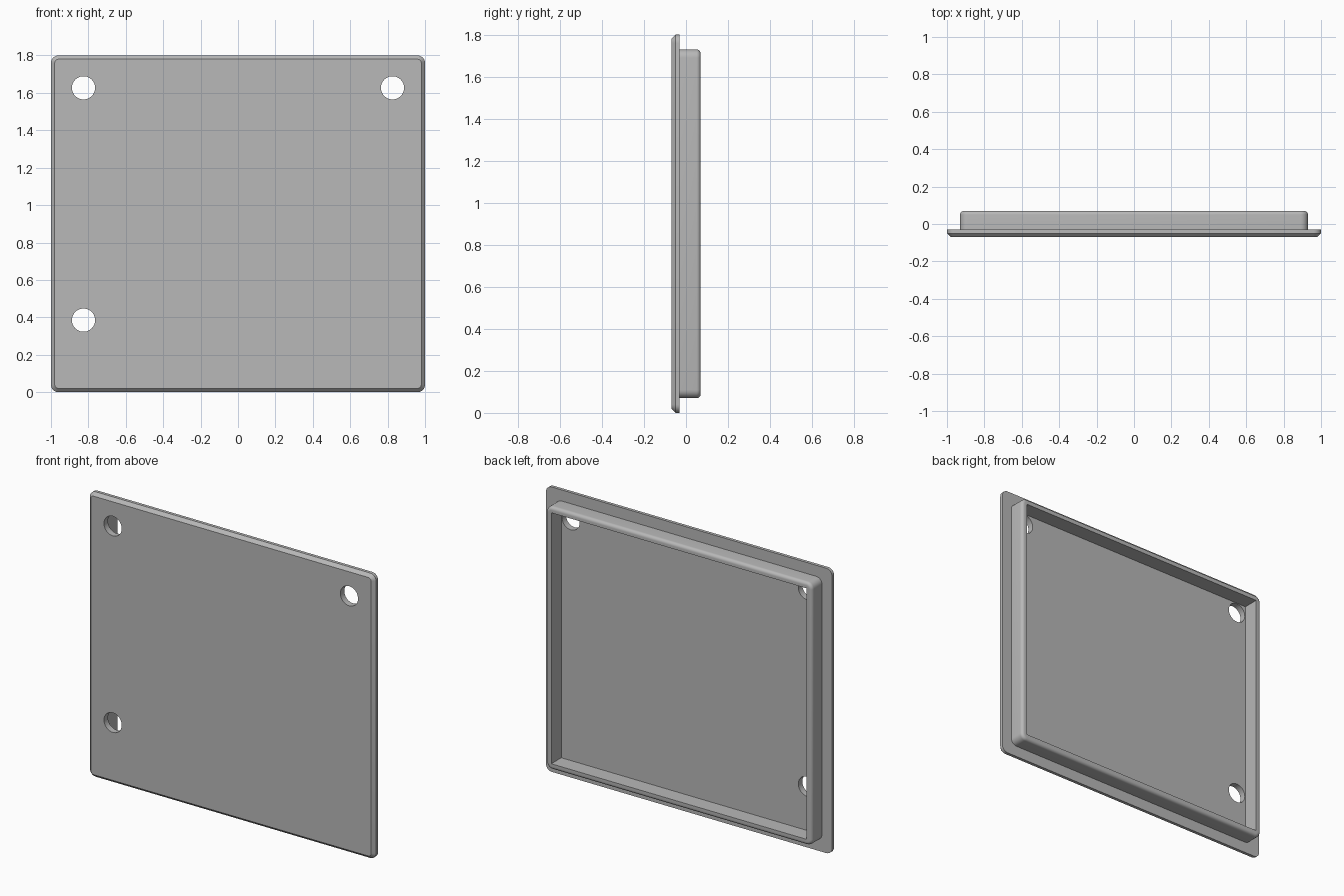
import bpy, bmesh, math
from mathutils import Vector

if "Cube" in bpy.data.objects:
    bpy.data.objects.remove(bpy.data.objects["Cube"], do_unlink=True)

MID_Z = 0.9
SEGS = 6

grey = bpy.data.materials.new("plain grey")
grey.use_nodes = True
COLOUR = (0.48, 0.48, 0.48, 1)
grey.diffuse_color = COLOUR
grey.node_tree.nodes["Principled BSDF"].inputs["Base Color"].default_value = COLOUR


def rounded_ring(bm, inset, radius, y):
    """Rounded rectangle outline, inset from the panel edge, at depth y."""
    half_w, half_h = 1 - inset, MID_Z - inset
    ring = []
    for corner, (sx, sz) in enumerate([(1, 1), (-1, 1), (-1, -1), (1, -1)]):
        for i in range(SEGS + 1):
            a = math.pi / 2 * (corner + i / SEGS)
            ring.append(bm.verts.new((
                sx * (half_w - radius) + radius * math.cos(a), y,
                MID_Z + sz * (half_h - radius) + radius * math.sin(a))))
    return ring


# Section from front face, over the flange and rim, to the recessed floor
FILLET, RIM, BACK, FLANGE = 0.02, 0.07, 0.07, -0.03
section = [(0.02, 0.02, -BACK), (0, 0.04, -0.05), (0, 0.04, FLANGE),
           (RIM, 0.04, FLANGE)]
for i in range(SEGS + 1):
    a = math.pi / 2 * i / SEGS
    drop = FILLET * (1 - math.cos(a))
    section.append((RIM + drop, 0.04 - drop, BACK - FILLET + FILLET * math.sin(a)))
section += [(0.107, 0, BACK), (0.107, 0, FLANGE)]

bm = bmesh.new()
rings = [rounded_ring(bm, *s) for s in section]
for lower, upper in zip(rings, rings[1:]):
    for i in range(len(lower)):
        j = (i + 1) % len(lower)
        bm.faces.new((lower[i], lower[j], upper[j], upper[i]))
bm.faces.new(rings[0])
bm.faces.new(rings[-1])
bmesh.ops.remove_doubles(bm, verts=bm.verts, dist=0.00005)
bmesh.ops.recalc_face_normals(bm, faces=bm.faces)
mesh = bpy.data.meshes.new("cover_panel")
bm.to_mesh(mesh)
bm.free()
mesh.materials.append(grey)
panel = bpy.data.objects.new("cover_panel", mesh)
bpy.context.collection.objects.link(panel)
bpy.context.view_layer.objects.active = panel

# Three round screw holes
for x, z in [(-0.826, 1.627), (0.826, 1.627), (-0.826, 0.385)]:
    bpy.ops.mesh.primitive_cylinder_add(
        vertices=48, radius=0.062, depth=0.4,
        location=(x, 0, z), rotation=(math.pi / 2, 0, 0))
    cutter = bpy.context.object
    cutter.name = "hole_cutter"
    cutter.hide_render = True
    cutter.data.materials.append(grey)
    cut = panel.modifiers.new("screw_hole", "BOOLEAN")
    cut.operation = "DIFFERENCE"
    cut.solver = "EXACT"
    cut.object = cutter
    bpy.context.view_layer.objects.active = panel
    bpy.ops.object.modifier_apply(modifier=cut.name)
    bpy.data.objects.remove(cutter, do_unlink=True)

# Smooth fillets, crisp edges
bpy.ops.object.select_all(action="DESELECT")
panel.select_set(True)
bpy.context.view_layer.objects.active = panel
bpy.ops.object.shade_smooth_by_angle(angle=math.radians(30))
